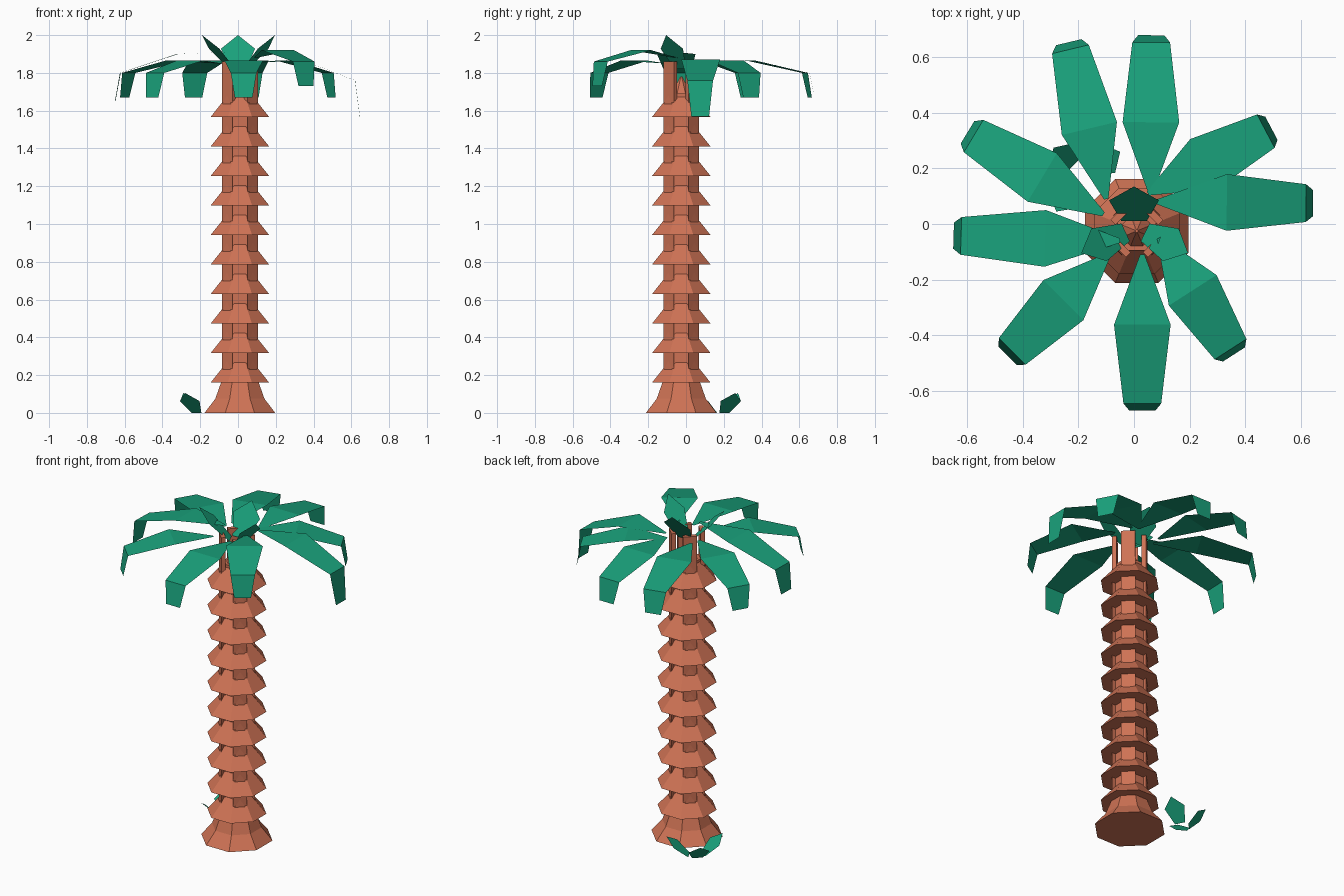
import bpy, math
from mathutils import Vector

if "Cube" in bpy.data.objects:
    bpy.data.objects.remove(bpy.data.objects["Cube"])

CX, CY = 0.01, -0.025  # trunk axis


def material(name, rgb):
    m = bpy.data.materials.new(name)
    m.diffuse_color = (*rgb, 1)
    m.use_nodes = True
    m.node_tree.nodes["Principled BSDF"].inputs["Base Color"].default_value = m.diffuse_color
    return m


BARK = material("bark", (0.62, 0.17, 0.09))
GREEN = material("leaf_green", (0.01, 0.36, 0.2))


def make(name, verts, faces, mat, smooth=False):
    me = bpy.data.meshes.new(name)
    me.from_pydata(verts, [], faces)
    me.materials.append(mat)
    for p in me.polygons:
        p.use_smooth = smooth
    ob = bpy.data.objects.new(name, me)
    bpy.context.collection.objects.link(ob)
    return ob


def octagon(apothem):
    r = apothem / math.cos(math.pi / 8)
    return [(CX + r * math.cos(math.pi / 8 + i * math.pi / 4),
             CY + r * math.sin(math.pi / 8 + i * math.pi / 4)) for i in range(8)]


def grooved(apothem, inner):
    # octagon whose four axis-facing sides are sunk inwards
    out, h = [], apothem * math.tan(math.pi / 8)
    for q in range(4):
        a = q * math.pi / 2
        for x, y in ((apothem, -h), (inner, -h), (inner, h), (apothem, h)):
            out.append((CX + x * math.cos(a) - y * math.sin(a),
                        CY + x * math.sin(a) + y * math.cos(a)))
    return out


def loft(name, sections, mat):
    # stack of (outline, z) joined by side walls and closed at both ends
    n = len(sections[0][0])
    verts = [(x, y, z) for outline, z in sections for x, y in outline]
    faces = [(k * n + i, k * n + (i + 1) % n, (k + 1) * n + (i + 1) % n, (k + 1) * n + i)
             for k in range(len(sections) - 1) for i in range(n)]
    faces += [tuple(reversed(range(n))), tuple(range(len(verts) - n, len(verts)))]
    return make(name, verts, faces, mat)


# Flared foot and grooved core
loft("trunk_foot", [(octagon(0.187), 0), (octagon(0.13), 0.075), (octagon(0.1), 0.16)], BARK)
core = grooved(0.095, 0.07)
loft("trunk_core", [(core, 0.1), (core, 1.69)], BARK)

# Bark collars, each with small peaks on the diagonal sides
for k in range(10):
    z = 0.16 + k * 0.1563
    loft(f"bark_ring_{k}", [(octagon(0.155), z), (octagon(0.066), z + 0.112)], BARK)
    verts, faces = [], []
    for q in range(4):
        a = math.pi / 4 + q * math.pi / 2
        for d, s, h in ((0.1, -0.038, 0.06), (0.1, 0.038, 0.06), (0.097, 0, 0.115)):
            verts.append((CX + d * math.cos(a) - s * math.sin(a),
                          CY + d * math.sin(a) + s * math.cos(a), z + h))
        faces.append((q * 3, q * 3 + 1, q * 3 + 2))
    make(f"bark_peaks_{k}", verts, faces, BARK)

# Open posts and pointed core at the top of the trunk
loft("trunk_tip", [(octagon(0.07), 1.66), (octagon(0.005), 1.78)], BARK)
for q in range(4):
    a = math.pi / 4 + q * math.pi / 2
    ring = [(CX + d * math.cos(a) - s * math.sin(a), CY + d * math.sin(a) + s * math.cos(a))
            for d, s in ((0.095, -0.039), (0.095, 0.039), (0.07, 0.039), (0.07, -0.039))]
    loft(f"trunk_post_{q}", [(ring, 1.65), (ring, 1.86)], BARK)


def frond(name, base, tip, heights):
    # strip along base -> tip: (fraction of length, half width)
    b, t = Vector((*base, 0)), Vector((*tip, 0))
    side = Vector((-(t - b).y, (t - b).x, 0)).normalized()
    prof = ((0, 0.008), (0.45, 0.102), (0.955, 0.068), (1, 0.047))
    verts = []
    for (f, w), z in zip(prof, heights):
        p = b.lerp(t, f) + Vector((0, 0, z))
        verts += [p - side * w, p + side * w]
    faces = [(2 * i, 2 * i + 2, 2 * i + 3, 2 * i + 1) for i in range(3)]
    return make(name, verts, faces, GREEN)


# Drooping crown fronds
STD = (1.85, 1.865, 1.80, 1.67)
FRONDS = [
    ((0.06, 0.11), (0.062, 0.68), STD),
    ((-0.10, 0.09), (-0.235, 0.655), STD),
    ((-0.11, 0.035), (-0.60, 0.33), STD),
    ((-0.05, -0.06), (-0.65, -0.042), (1.91, 1.90, 1.80, 1.65)),
    ((-0.09, -0.11), (-0.455, -0.475), STD),
    ((0.03, -0.11), (0.03, -0.672), STD),
    ((0.09, -0.05), (0.36, -0.47), (1.88, 1.92, 1.86, 1.73)),
    ((0.08, 0.08), (0.645, 0.075), (1.86, 1.87, 1.76, 1.57)),
    ((0.05, 0.11), (0.495, 0.345), STD),
]
for i, (b, t, h) in enumerate(FRONDS):
    frond(f"frond_{i}", b, t, h)


def spike(name, base, tip, hb, hw):
    # upright kite-shaped young leaf
    b, t = Vector(base), Vector(tip)
    side = Vector((-(t - b).y, (t - b).x, 0)).normalized()
    m = b.lerp(t, 0.6)
    make(name, [b - side * hb, m - side * hw, t, m + side * hw, b + side * hb],
         [(0, 1, 2, 3, 4)], GREEN)


# Young leaves at the crown centre
spike("crown_spike_back", (0, 0.01, 1.82), (0, 0.135, 2.0), 0.045, 0.09)
spike("crown_spike_left", (-0.03, -0.03, 1.82), (-0.19, -0.105, 2.0), 0.035, 0.065)
spike("crown_spike_right", (0.04, -0.03, 1.82), (0.195, -0.105, 2.0), 0.035, 0.065)

# Sprout at the foot
for i, tip in enumerate(((-0.29, 0.275), (-0.05, 0.26), (-0.28, 0.045))):
    c, t = Vector((-0.2, 0.185, 0)), Vector((*tip, 0.105))
    b = c.lerp(t, 0.25)
    b.z = 0
    spike(f"sprout_leaf_{i}", b, t, 0.03, 0.06)
